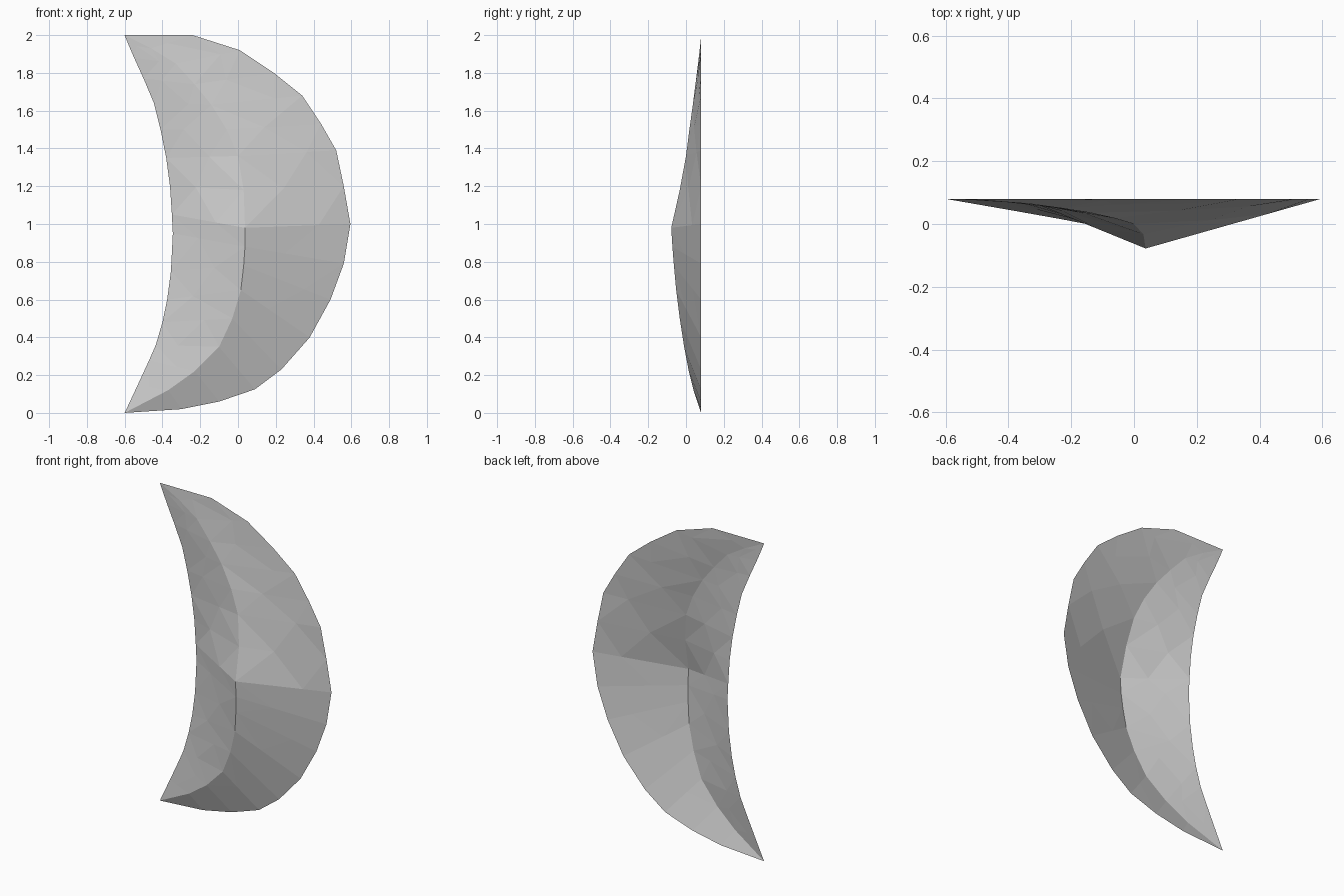
import bpy
import bmesh
from mathutils import Vector

cube = bpy.data.objects.get("Cube")
if cube:
    bpy.data.objects.remove(cube)

BACK = 0.08  # depth of the flat rim

# Matching stations from the bottom tip to the top tip
outer = [(-.6, 0), (-.3, .02), (-.1, .06), (.09, .125), (.23, .23), (.38, .4),
         (.49, .6), (.56, .79), (.595, 1), (.56, 1.2), (.52, 1.39), (.44, 1.53),
         (.34, 1.68), (.19, 1.8), (.01, 1.92), (-.24, 2), (-.6, 2)]
inner = [(-.6, 0), (-.53, .15), (-.47, .28), (-.435, .36), (-.4, .48), (-.375, .6),
         (-.355, .75), (-.345, .95), (-.35, 1.05), (-.36, 1.2), (-.38, 1.35),
         (-.41, 1.5), (-.445, 1.64), (-.5, 1.77), (-.55, 1.88), (-.58, 1.95), (-.6, 2)]
ridge = [(-.6, BACK, 0), (-.37, .04, .12), (-.23, .015, .22), (-.1, -.01, .35),
         (-.03, -.033, .5), (.015, -.052, .65), (.03, -.064, .78), (.037, -.072, .88),
         (.037, -.078, .98), (.03, -.033, 1.18), (0, 0, 1.36), (-.06, .018, 1.5),
         (-.14, .036, 1.63), (-.23, .05, 1.74), (-.33, .064, 1.85),
         (-.46, .074, 1.93), (-.6, BACK, 2)]

grey = bpy.data.materials.new("plain grey")
grey.use_nodes = True
colour = (.6, .6, .6, 1)
grey.diffuse_color = colour
grey.node_tree.nodes["Principled BSDF"].inputs["Base Color"].default_value = colour


def rim(points):
    return [Vector((x, BACK, z)) for x, z in points]


def between(a, b, near, far):
    """Row between two edges, staggered so that the facets form wedges."""
    return [p.lerp(q, near if i % 2 else far) for i, (p, q) in enumerate(zip(a, b))]


# Open crescent shell: two slopes that meet along the raised ridge
crest = [Vector(p) for p in ridge]
left_edge, right_edge = rim(inner), rim(outer)
rows = [left_edge, between(left_edge, crest, .35, .6), crest,
        between(crest, right_edge, .4, .7), right_edge]

bm = bmesh.new()
grid = [[bm.verts.new(p) for p in row] for row in rows]
for a, b in zip(grid, grid[1:]):
    for i in range(len(a) - 1):
        bm.faces.new((a[i], b[i], b[i + 1], a[i + 1]))
bmesh.ops.remove_doubles(bm, verts=bm.verts, dist=.0005)
bmesh.ops.triangulate(bm, faces=bm.faces, quad_method='SHORT_EDGE')

mesh = bpy.data.meshes.new("crescent_shell")
bm.to_mesh(mesh)
bm.free()
mesh.materials.append(grey)
shell = bpy.data.objects.new("crescent_shell", mesh)
bpy.context.collection.objects.link(shell)
